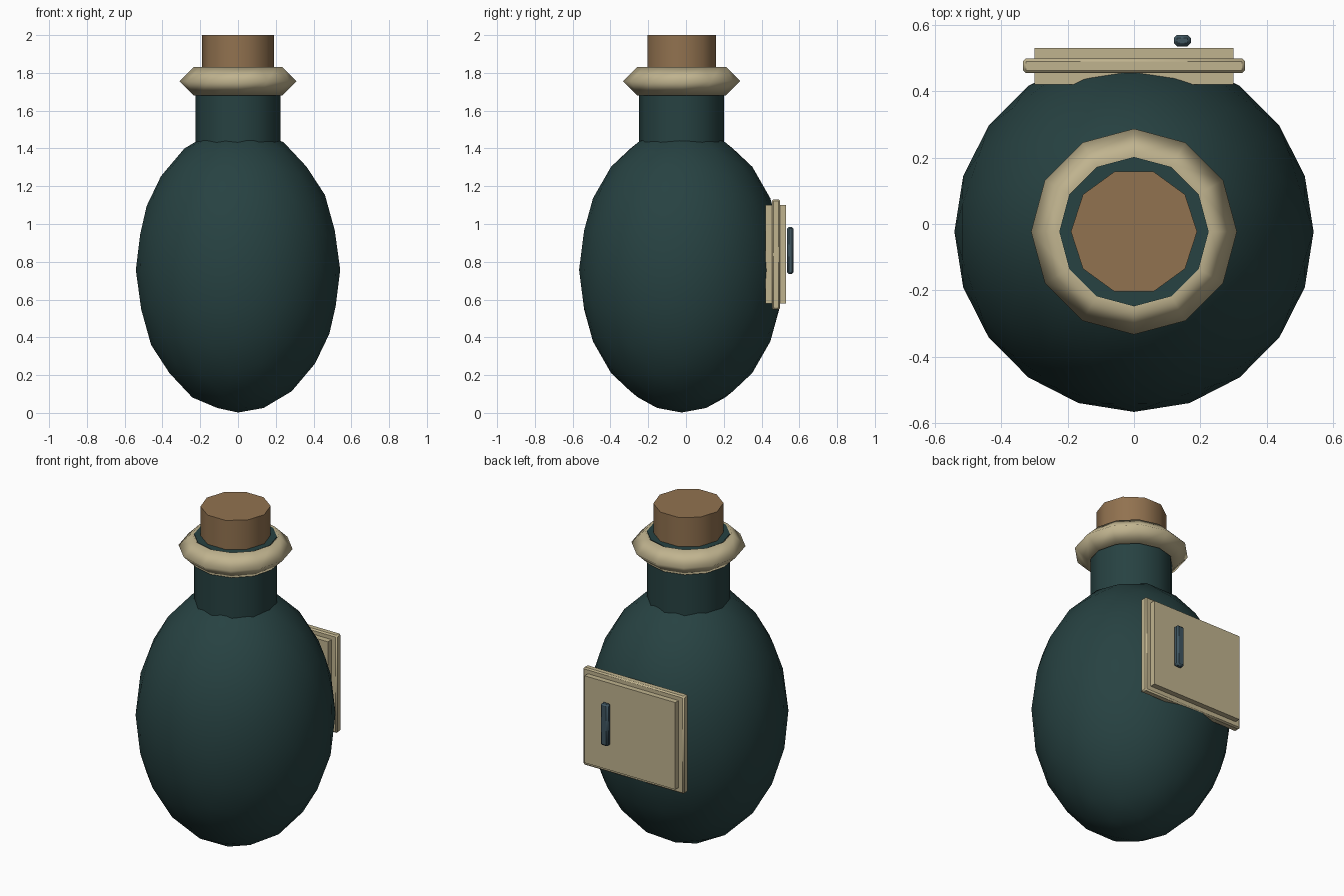
import bpy, math

if "Cube" in bpy.data.objects:
    bpy.data.objects.remove(bpy.data.objects["Cube"])

CY = -0.023  # bottle axis, in y


def material(name, rgb):
    m = bpy.data.materials.new(name)
    m.diffuse_color = (*rgb, 1.0)
    m.use_nodes = True
    m.node_tree.nodes["Principled BSDF"].inputs["Base Color"].default_value = m.diffuse_color
    return m


GLASS = material("dark teal glass", (0.020, 0.054, 0.054))
BONE = material("pale bone", (0.53, 0.455, 0.275))
CORK = material("cork brown", (0.285, 0.168, 0.079))
SLATE = material("slate blue", (0.050, 0.092, 0.118))


def finish(name, mat, angle=None):
    """Name, colour and shade the active object."""
    o = bpy.context.object
    o.name = name
    o.data.materials.append(mat)
    bpy.ops.object.transform_apply(location=False, rotation=True, scale=True)
    if angle is None:
        bpy.ops.object.shade_smooth()
    else:
        bpy.ops.object.shade_smooth_by_angle(angle=math.radians(angle))
    return o


def cylinder(name, mat, sides, r, z0, z1):
    # the first vertex sits on +y, so turn it onto +x
    bpy.ops.mesh.primitive_cylinder_add(vertices=sides, radius=r, depth=z1 - z0,
                                        location=(0, CY, (z0 + z1) / 2),
                                        rotation=(0, 0, -math.pi / 2))
    return finish(name, mat, 40)


def box(name, mat, lo, hi, bevel=0.0):
    bpy.ops.mesh.primitive_cube_add(size=1, location=[(a + b) / 2 for a, b in zip(lo, hi)])
    bpy.context.object.scale = [b - a for a, b in zip(lo, hi)]
    o = finish(name, mat, 30)
    if bevel:
        b = o.modifiers.new("bevel", "BEVEL")
        b.width, b.segments = bevel, 1
    return o


# Egg-shaped bottle body
bpy.ops.mesh.primitive_ico_sphere_add(subdivisions=3, radius=1, location=(0, CY, 0.757),
                                      rotation=(0, 0, math.pi))
bpy.context.object.scale = (0.541, 0.543, 0.755)
finish("bottle_body", GLASS)

# Neck, lip ring and stopper
cylinder("bottle_neck", GLASS, 12, 0.225, 1.36, 1.826)
bpy.ops.mesh.primitive_torus_add(major_segments=12, minor_segments=4, major_radius=0.235,
                                 minor_radius=0.075, location=(0, CY, 1.756))
finish("lip_ring", BONE)
cylinder("stopper", CORK, 10, 0.19, 1.66, 2.0)

# Label plate on the back, with a rim around its edges
box("label_plate", BONE, (-0.30, 0.42, 0.58), (0.30, 0.53, 1.10))
box("label_rim", BONE, (-0.334, 0.455, 0.547), (0.334, 0.498, 1.13), 0.008)

# Small raised mark in front of the plate
box("label_mark", SLATE, (0.12, 0.535, 0.735), (0.171, 0.57, 0.985), 0.01)
